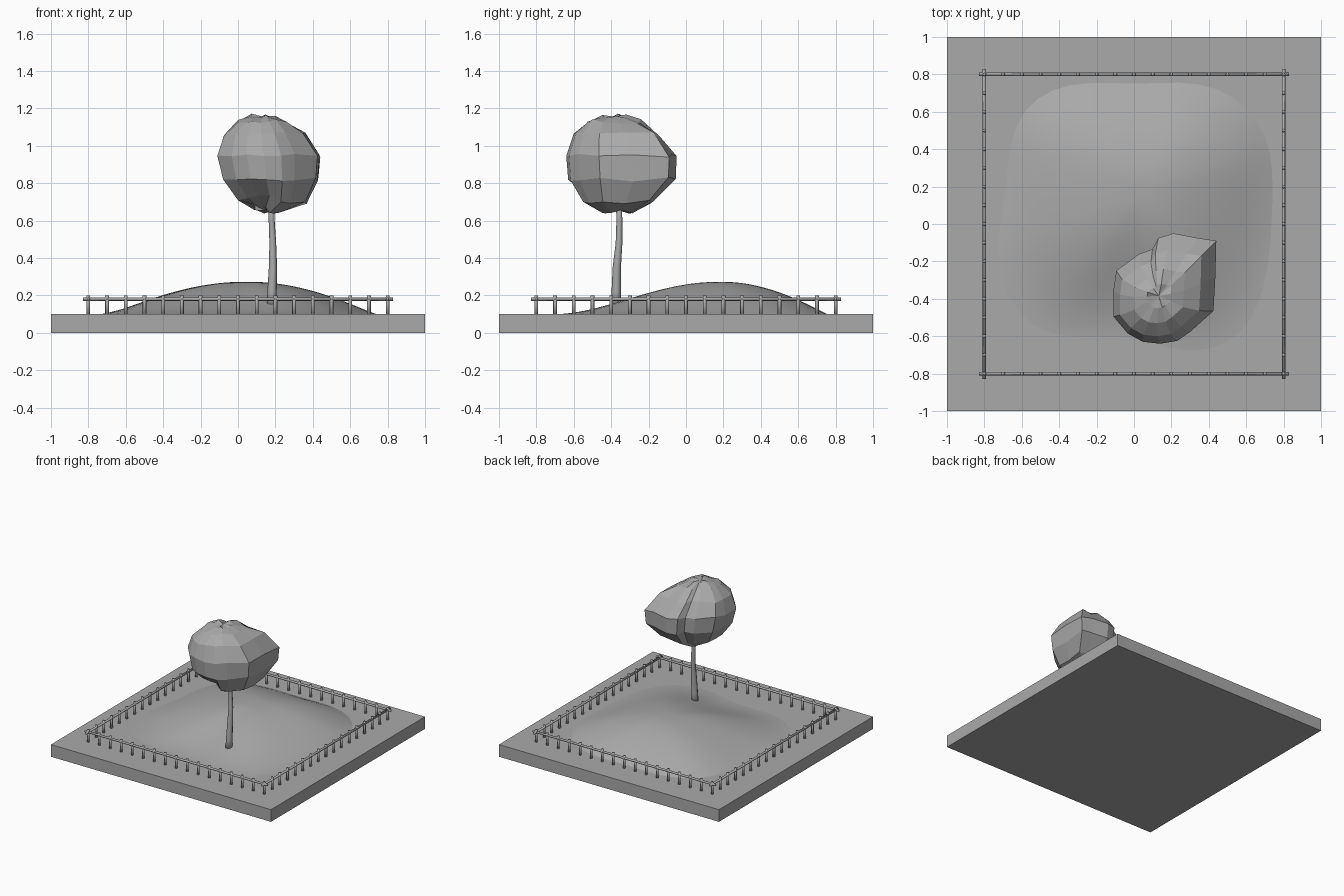
import bpy, bmesh, math, random
from mathutils import Vector, Matrix

cube = bpy.data.objects.get("Cube")
if cube:
    bpy.data.objects.remove(cube, do_unlink=True)
random.seed(4)

grey = bpy.data.materials.new("plain grey")
grey.use_nodes = True
COLOR = (0.4, 0.4, 0.4, 1)
grey.diffuse_color = COLOR
grey.node_tree.nodes["Principled BSDF"].inputs["Base Color"].default_value = COLOR


def make(name, bm, smooth=False):
    bmesh.ops.recalc_face_normals(bm, faces=bm.faces[:])
    for f in bm.faces:
        f.smooth = smooth
    mesh = bpy.data.meshes.new(name)
    bm.to_mesh(mesh)
    bm.free()
    mesh.materials.append(grey)
    obj = bpy.data.objects.new(name, mesh)
    bpy.context.collection.objects.link(obj)
    return obj


def loft(bm, rings, cap_start=True, cap_end=True):
    loops = [[bm.verts.new(p) for p in ring] for ring in rings]
    n = len(loops[0])
    for a, b in zip(loops, loops[1:]):
        for i in range(n):
            j = (i + 1) % n
            bm.faces.new((a[i], a[j], b[j], b[i]))
    for loop, wanted in ((loops[0], cap_start), (loops[-1], cap_end)):
        if wanted:
            center = bm.verts.new(sum((v.co for v in loop), Vector()) / n)
            for i in range(n):
                bm.faces.new((loop[i], loop[(i + 1) % n], center))


def rod(bm, start, end, radius):
    start, end = Vector(start), Vector(end)
    axis = end - start
    turn = axis.to_track_quat('Z', 'Y').to_matrix().to_4x4()
    bmesh.ops.create_cone(bm, cap_ends=True, segments=8, radius1=radius, radius2=radius,
                          depth=axis.length, matrix=Matrix.Translation((start + end) / 2) @ turn)


# Square ground slab
bm = bmesh.new()
bmesh.ops.create_cube(bm, size=1, matrix=Matrix.Translation((0, 0, 0.05)) @ Matrix.Diagonal((2, 2, 0.1, 1)))
make("ground_slab", bm)

# Low rounded hill: one outline shrunk towards the summit
outline = [(.75, .32), (.72, .46), (.62, .63), (.45, .74), (.25, .77), (0, .75), (-.25, .77),
           (-.45, .73), (-.6, .62), (-.67, .45), (-.69, .2), (-.73, 0), (-.76, -.2), (-.71, -.4),
           (-.58, -.58), (-.4, -.65), (-.15, -.645), (.05, -.66), (.2, -.72), (.35, -.73),
           (.52, -.69), (.66, -.55), (.73, -.3), (.75, .02)]
summit = Vector((0.05, 0.18))
rings = []
for k in range(10, 0, -1):
    t = k / 10
    ring = []
    for p in outline:
        d = Vector(p) - summit
        power = 1.1 + 1.1 * max(0, -d.normalized().y)
        xy = summit + d * t
        ring.append(Vector((xy.x, xy.y, 0.097 + 0.177 * (1 - t * t) ** power)))
    rings.append(ring)
bm = bmesh.new()
loft(bm, rings, cap_start=False)
hill = make("hill", bm, smooth=True)
hill.modifiers.new("soft", 'SUBSURF').levels = 1
hill.modifiers["soft"].render_levels = 1

# Fence: a row of posts and one rail on each side
posts, rails = bmesh.new(), bmesh.new()
EDGE = 0.8
for side in range(4):
    turn = Matrix.Rotation(side * math.pi / 2, 3, 'Z')
    for i in range(16):
        foot = turn @ Vector((-EDGE + i * 0.1, -EDGE, 0.09))
        rod(posts, foot, foot + Vector((0, 0, 0.11)), 0.01)
    rod(rails, turn @ Vector((-0.83, -EDGE, 0.18)), turn @ Vector((0.83, -EDGE, 0.18)), 0.009)
make("fence_posts", posts, True)
make("fence_rails", rails, True)

# Slightly bent tapering trunk
trunk_path = [(.18, -.375, .12, .028), (.182, -.373, .22, .025), (.187, -.37, .35, .022),
              (.186, -.358, .48, .018), (.18, -.356, .6, .016), (.178, -.36, .72, .015)]
rings = [[Vector((x + r * math.cos(i * math.pi / 4), y + r * math.sin(i * math.pi / 4), z))
          for i in range(8)] for x, y, z, r in trunk_path]
bm = bmesh.new()
loft(bm, rings)
make("trunk", bm, True)

# Faceted foliage: a lopsided outline fitted to the width and depth of each level
crown = [(.435, -.085), (.34, -.07), (.21, -.045), (.13, -.07), (.1, -.13), (.03, -.155),
         (-.09, -.245), (-.105, -.35), (-.105, -.49), (-.03, -.58), (.05, -.625), (.14, -.635),
         (.23, -.62), (.3, -.57), (.42, -.46), (.43, -.28)]
levels = [(.648, .09, .22, -.45, -.28), (.7, 0, .37, -.56, -.17), (.82, -.08, .43, -.63, -.055),
          (.95, -.11, .44, -.64, -.05), (1.06, -.075, .36, -.6, -.14), (1.13, 0, .27, -.53, -.24),
          (1.16, .07, .2, -.45, -.32)]
rings = []
for z, x0, x1, y0, y1 in levels:
    ring = []
    for x, y in crown:
        u, v = (x + .105) / .54, (y + .635) / .59
        p = Vector((x0 + (x1 - x0) * u, y0 + (y1 - y0) * v, z + random.uniform(-.012, .012)))
        # Hollow on the lower front
        if z < .75 and .05 < p.x < .17 and p.y < -.4:
            p += Vector((0, .035, .03))
        ring.append(p)
    rings.append(ring)
bm = bmesh.new()
loft(bm, rings)
make("foliage", bm)
